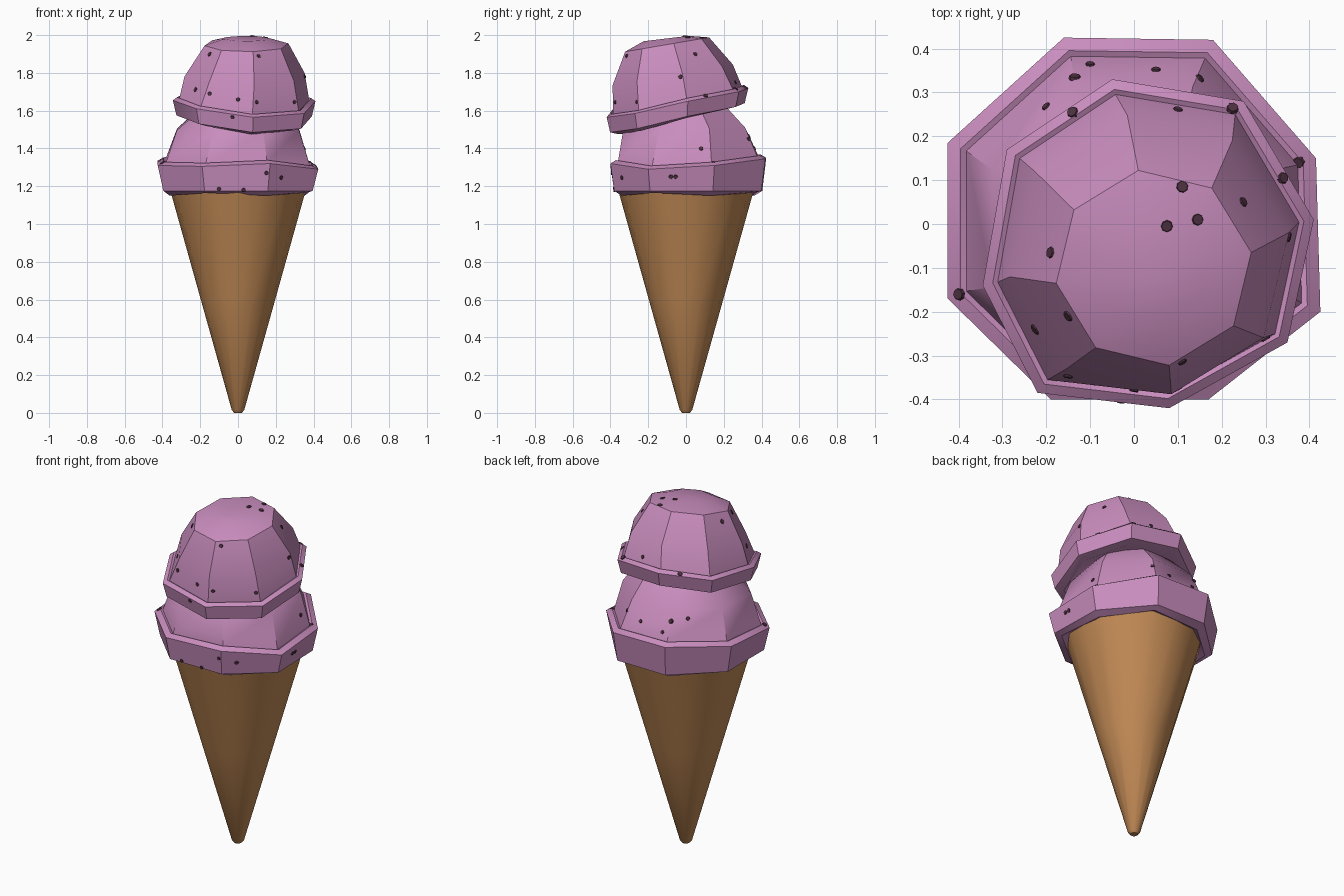
import bpy, bmesh, math
from mathutils import Vector
from mathutils.bvhtree import BVHTree

if "Cube" in bpy.data.objects:
    bpy.data.objects.remove(bpy.data.objects["Cube"])


def material(name, rgb):
    m = bpy.data.materials.new(name)
    m.diffuse_color = (*rgb, 1)
    m.use_nodes = True
    m.node_tree.nodes["Principled BSDF"].inputs["Base Color"].default_value = m.diffuse_color
    return m


PINK = material("berry_pink", (0.58, 0.265, 0.51))
WAFER = material("wafer_tan", (0.53, 0.25, 0.09))
CHIP = material("dark_chip", (0.075, 0.03, 0.05))


def finish(bm, name, mat, smooth=None):
    bmesh.ops.recalc_face_normals(bm, faces=bm.faces)
    me = bpy.data.meshes.new(name)
    bm.to_mesh(me)
    bm.free()
    me.materials.append(mat)
    ob = bpy.data.objects.new(name, me)
    bpy.context.collection.objects.link(ob)
    if smooth:
        bpy.ops.object.select_all(action='DESELECT')
        ob.select_set(True)
        bpy.context.view_layer.objects.active = ob
        bpy.ops.object.shade_smooth_by_angle(angle=math.radians(smooth))
    return ob


def loft(name, rings, mat, smooth):
    """Skin a stack of rings and cap both ends."""
    bm = bmesh.new()
    vs = [[bm.verts.new(p) for p in r] for r in rings]
    n = len(vs[0])
    for a, b in zip(vs, vs[1:]):
        for i in range(n):
            j = (i + 1) % n
            bm.faces.new((a[i], a[j], b[j], b[i]))
    bm.faces.new(vs[0][::-1])
    bmesh.ops.poke(bm, faces=[bm.faces.new(vs[-1])])
    return finish(bm, name, mat, smooth)


def ring(cx, cy, cz, r, phase=0, n=8, slope=0, wave=0):
    """Ring whose height tilts with y and can ripple."""
    out = []
    for i in range(n):
        a = math.radians(phase) + i * math.tau / n
        y = r * math.sin(a)
        out.append((cx + r * math.cos(a), cy + y, cz + slope * y + wave * (i % 2)))
    return out


def moved(rim, scale, dz, cx=0, cy=0):
    return [(cx + (x - cx) * scale, cy + (y - cy) * scale, z + dz) for x, y, z in rim]


# wafer cone
loft("cone", [ring(0, 0, 0, .02, n=16), ring(0, 0, .015, .033, n=16),
              ring(0, 0, .6, .197, n=16), ring(0, 0, 1.2, .365, n=16)], WAFER, 40)

# lower scoop: flared skirt with lip, then dome
rim = [(.415, .15, 1.31), (.18, .42, 1.345), (-.16, .425, 1.35), (-.425, .185, 1.335),
       (-.425, -.17, 1.31), (-.19, -.40, 1.305), (.17, -.40, 1.32), (.425, -.20, 1.29)]
bottom = [(x * .93, y * .95, 1.175) for x, y, z in rim]
lower = loft("lower_scoop", [
    ring(0, 0, 1.2, .3, 22.5), [(x * .85, y * .85, 1.15 + .015 * (i % 2)) for i, (x, y, z) in enumerate(rim)],
    bottom, rim, moved(rim, .93, .018), moved(rim, .90, .012),
    ring(0, -.01, 1.50, .35, 22.5, slope=.03), ring(.02, -.02, 1.61, .24, 22.5, slope=.1)], PINK, 35)

# upper scoop: tilted skirt with lip, then dome
rim = [(.41, .01, 1.65), (.25, .28, 1.70), (-.05, .33, 1.72), (-.29, .17, 1.68),
       (-.345, -.14, 1.655), (-.22, -.385, 1.61), (.08, -.42, 1.565), (.35, -.27, 1.585)]
cx, cy = .035, -.055
upper = loft("upper_scoop", [
    ring(cx, cy, 1.60, .22, 9, slope=.15), moved(rim, .82, -.09, cx, cy),
    moved(rim, .95, -.08, cx, cy), rim,
    moved(rim, .94, .016, cx, cy), moved(rim, .91, .01, cx, cy),
    ring(cx, -.07, 1.79, .322, 9, slope=.17), ring(.045, -.10, 1.95, .225, 9, slope=.17),
    ring(.045, -.105, 1.982, .12, 9, slope=.12)], PINK, 35)

# chocolate chips: thin plates dropped onto the scoops by ray casts
trees = []
for ob in (lower, upper):
    bm = bmesh.new()
    bm.from_mesh(ob.data)
    trees.append(BVHTree.FromBMesh(bm))
    bm.free()

front = [(-.1, 1.185), (.03, 1.18), (.15, 1.27), (.23, 1.245), (.3, 1.645), (.1, 1.645),
         (-.03, 1.565), (0, 1.66), (-.15, 1.69), (.11, 1.89)]
right = [(-.34, 1.245), (-.08, 1.25), (-.055, 1.25), (.08, 1.4), (-.03, 1.78), (.05, 1.9)]
top = [(-.135, .335), (-.14, .255), (.225, .265), (.375, .14), (.34, .105), (.11, .085), (.075, -.005),
       (.145, .01), (-.19, -.065), (-.4, -.16), (-.225, -.24), (-.15, -.21)]
back = [(.15, 1.45), (-.1, 1.4), (-.2, 1.47), (.05, 1.42), (.1, 1.75)]
shots = [((a, -2, b), (0, 1, 0), .012) for a, b in front]
shots += [((2, a, b), (-1, 0, 0), .013) for a, b in right]
shots += [((a, b, 4), (0, 0, -1), .015) for a, b in top]
shots += [((a, 2, b), (0, -1, 0), .012) for a, b in back]
bm = bmesh.new()
for o, d, r in shots:
    hits = [h for h in (t.ray_cast(Vector(o), Vector(d)) for t in trees) if h[0]]
    if not hits:
        continue
    p, nrm = min(hits, key=lambda h: h[3])[:2]
    if nrm.dot(Vector(d)) > 0:
        nrm = -nrm
    m = nrm.to_track_quat('Z', 'Y').to_matrix().to_4x4()
    m.translation = p
    bmesh.ops.create_cone(bm, cap_ends=True, segments=8, radius1=r, radius2=r * .8, depth=.008, matrix=m)
finish(bm, "chocolate_chips", CHIP)
